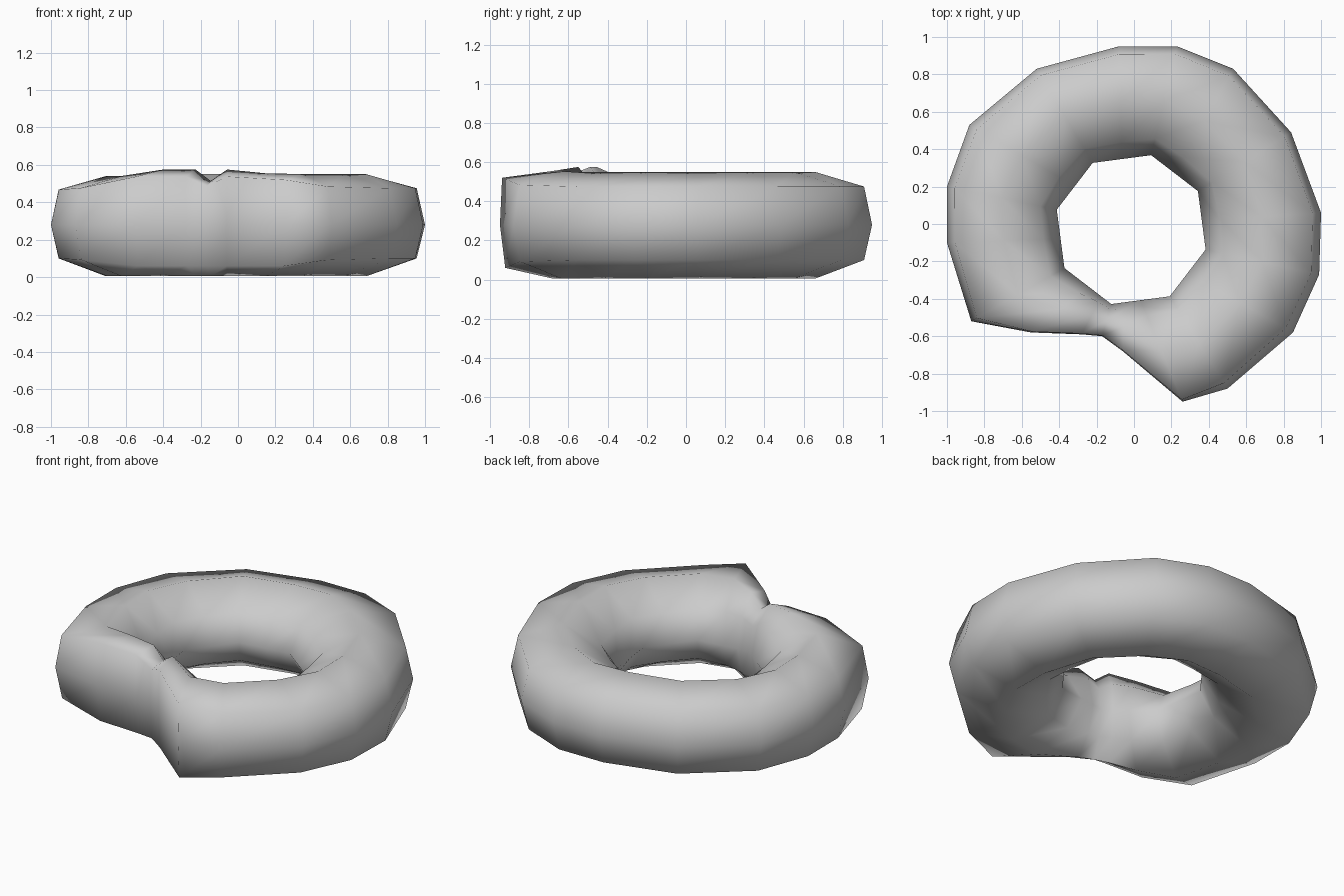
import bpy
import bmesh
import math

cube = bpy.data.objects.get("Cube")
if cube:
    bpy.data.objects.remove(cube, do_unlink=True)

# Tube cross-sections: (share of width from hole to rim, height)
ROUND = [(1, .28), (.93, .475), (.5, .55), (.15, .425),
         (0, .28), (.15, .13), (.5, .005), (.93, .1)]
BOXY = [(1, .28), (.98, .52), (.5, .555), (.15, .45),
        (0, .28), (.15, .12), (.5, .005), (.95, .06)]

# Rim corners around the ring: step, x, y, boxiness, crest height
RIM = [(0, .84, .49, 0, .55), (1, .53, .83, 0, .55), (2, .23, .95, 0, .55),
       (3, -.08, .95, 0, .55), (4, -.52, .83, 0, .55), (5, -.88, .53, 0, .54),
       (6, -1, .2, 0, .54), (7, -1, -.1, 0, .54), (8, -.87, -.52, .2, .54),
       (9, -.55, -.58, 1, .57), (9.6, -.28, -.59, 1, .57),
       (10, -.17, -.6, 1, .51), (10.4, -.06, -.68, 1, .57),
       (11, .26, -.95, 1, .55), (12, .5, -.88, .2, .55),
       (13, .85, -.58, 0, .55), (14, .99, -.27, 0, .55), (15, 1, .06, 0, .55)]


def hole_point(step):
    """Point on the eight-sided hole, two steps per side."""
    half = math.pi / 8
    radius = .412 * math.cos(half) / math.cos((step % 2 - 1) * half)
    angle = math.radians(30) + step * half
    return radius * math.cos(angle) - .015, radius * math.sin(angle) - .03


def add_section(bm, step, x, y, boxiness, crest):
    hx, hy = hole_point(step)
    loop = []
    for (ta, za), (tb, zb) in zip(ROUND, BOXY):
        t = ta + (tb - ta) * boxiness
        z = za + (zb - za) * boxiness
        if z > .28:
            z = .28 + (z - .28) * (crest - .28) / .27
        loop.append(bm.verts.new((hx + (x - hx) * t, hy + (y - hy) * t, z)))
    return loop


# Ring tube, skinned from section to section
bm = bmesh.new()
sections = [add_section(bm, *station) for station in RIM]
for i, here in enumerate(sections):
    there = sections[(i + 1) % len(sections)]
    for j in range(len(here)):
        k = (j + 1) % len(here)
        bm.faces.new((here[j], there[j], there[k], here[k]))
bmesh.ops.recalc_face_normals(bm, faces=bm.faces[:])

mesh = bpy.data.meshes.new("pinched_ring")
bm.to_mesh(mesh)
bm.free()
ring = bpy.data.objects.new("pinched_ring", mesh)
bpy.context.collection.objects.link(ring)

# Plain grey surface
grey = bpy.data.materials.new("light_grey")
grey.use_nodes = True
colour = (.6, .6, .6, 1)
grey.diffuse_color = colour
grey.node_tree.nodes["Principled BSDF"].inputs["Base Color"].default_value = colour
mesh.materials.append(grey)

# Soft shading
bpy.context.view_layer.objects.active = ring
ring.select_set(True)
bpy.ops.object.shade_smooth_by_angle(angle=math.radians(75))
